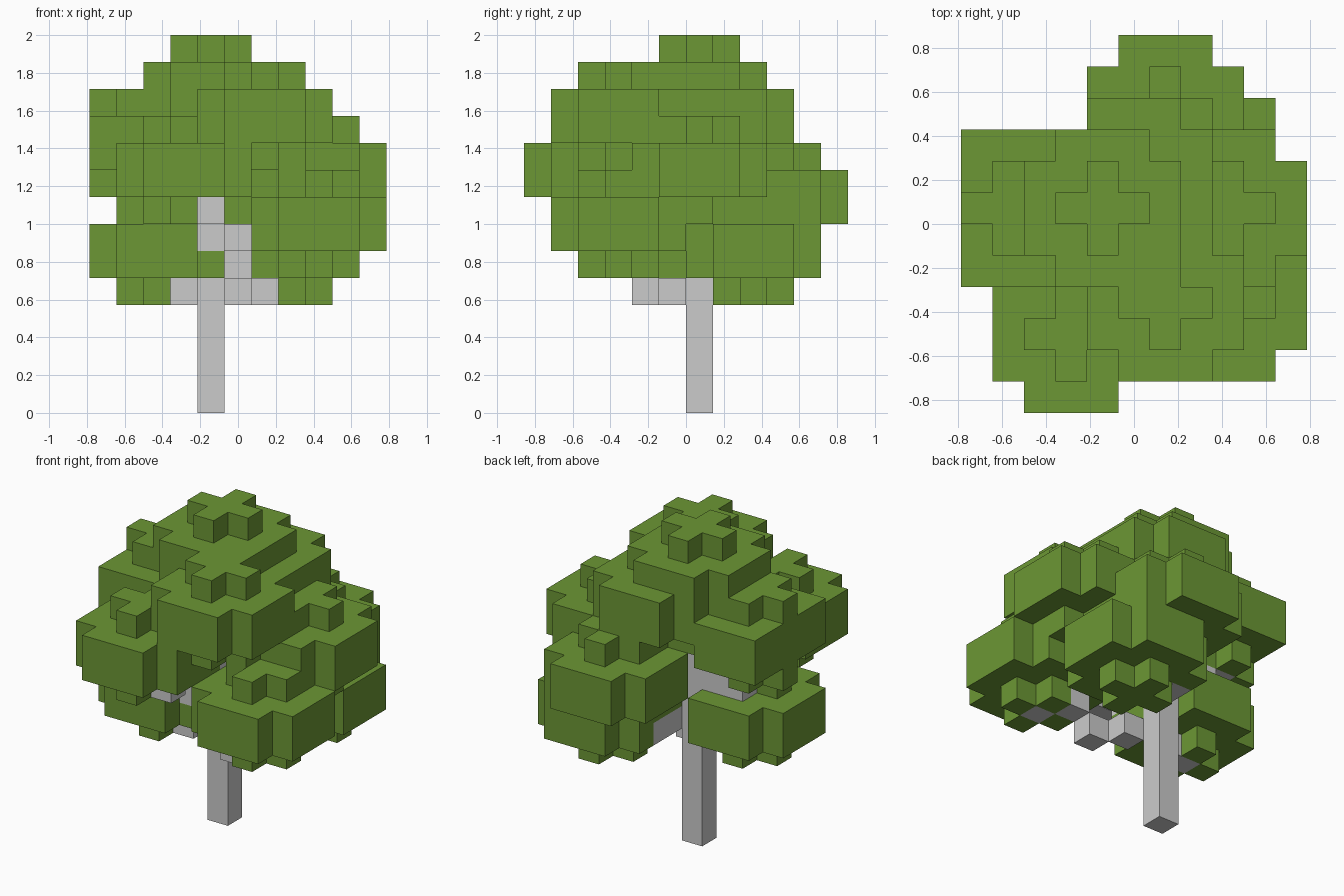
import bpy, bmesh
from math import floor
from mathutils import Vector

if "Cube" in bpy.data.objects:
    bpy.data.objects.remove(bpy.data.objects["Cube"])

S = 1 / 7                        # block size
ORIGIN = Vector((-5.5, -6, 0))   # grid cell (0,0,0) corner, in blocks
TRUNK = (4, 6)

# Leaf clusters: cell of the lowest centre block, and height where the branch leaves the trunk
clusters = [
    ((4, 6, 10), None), ((6, 3, 9), 7), ((1, 6, 8), 6), ((2, 5, 4), 3),
    ((8, 6, 7), 5), ((8, 3, 5), 3), ((7, 8, 4), None), ((6, 9, 6), 4),
    ((3, 2, 7), 5), ((5, 7, 9), 8),
]


def disc(cx, cy, z, r):
    """Blocks of one round leaf layer."""
    return {(cx + i, cy + j, z) for i in range(-r, r + 1) for j in range(-r, r + 1)
            if (abs(i) + .5) ** 2 + (abs(j) + .5) ** 2 <= r * r}


def limb(a, b):
    """Stepped line of blocks between two cells."""
    d = [q - p for p, q in zip(a, b)]
    n = max(map(abs, d))
    return {(a[0] + floor(.5 + d[0] * i / n),
             a[1] - floor(.5 - d[1] * i / n),
             a[2] + floor(.5 + d[2] * i / n)) for i in range(n + 1)}


def build(name, cells, solid, color=None):
    """Skin a set of blocks, leaving out faces that touch another block."""
    bm = bmesh.new()
    for c in cells:
        for ax in range(3):
            for side in (0, 1):
                n = list(c)
                n[ax] += 2 * side - 1
                if tuple(n) in solid:
                    continue
                u, v = (ax + 1) % 3, (ax + 2) % 3
                quad = []
                for du, dv in ((0, 0), (1, 0), (1, 1), (0, 1)):
                    p = Vector(c)
                    p[ax] += side
                    p[u] += du
                    p[v] += dv
                    quad.append(bm.verts.new((p + ORIGIN) * S))
                bm.faces.new(quad if side else quad[::-1])
    bmesh.ops.remove_doubles(bm, verts=bm.verts, dist=1e-4)
    me = bpy.data.meshes.new(name)
    bm.to_mesh(me)
    bm.free()
    ob = bpy.data.objects.new(name, me)
    bpy.context.collection.objects.link(ob)
    if color:
        mat = bpy.data.materials.new(name)
        mat.diffuse_color = color
        mat.use_nodes = True
        mat.node_tree.nodes["Principled BSDF"].inputs["Base Color"].default_value = mat.diffuse_color
        me.materials.append(mat)
    return ob


# Trunk, branches and leaf blocks
wood = {(*TRUNK, z) for z in range(9)} | {(4, 2, 7)}
leaves = set()
for (x, y, z), base in clusters:
    for k, r in enumerate((2, 3, 3, 2)):
        leaves |= disc(x, y, z + k, r)
    if base is not None:
        wood |= limb((*TRUNK, base), (x, y, z))

# The left side of the crown is cut flat
leaves = {c for c in leaves if c[0] >= 0} - wood

solid = wood | leaves
build("trunk_and_branches", wood, solid)
build("leaves", leaves, solid, (0.15, 0.31, 0.035, 1))
